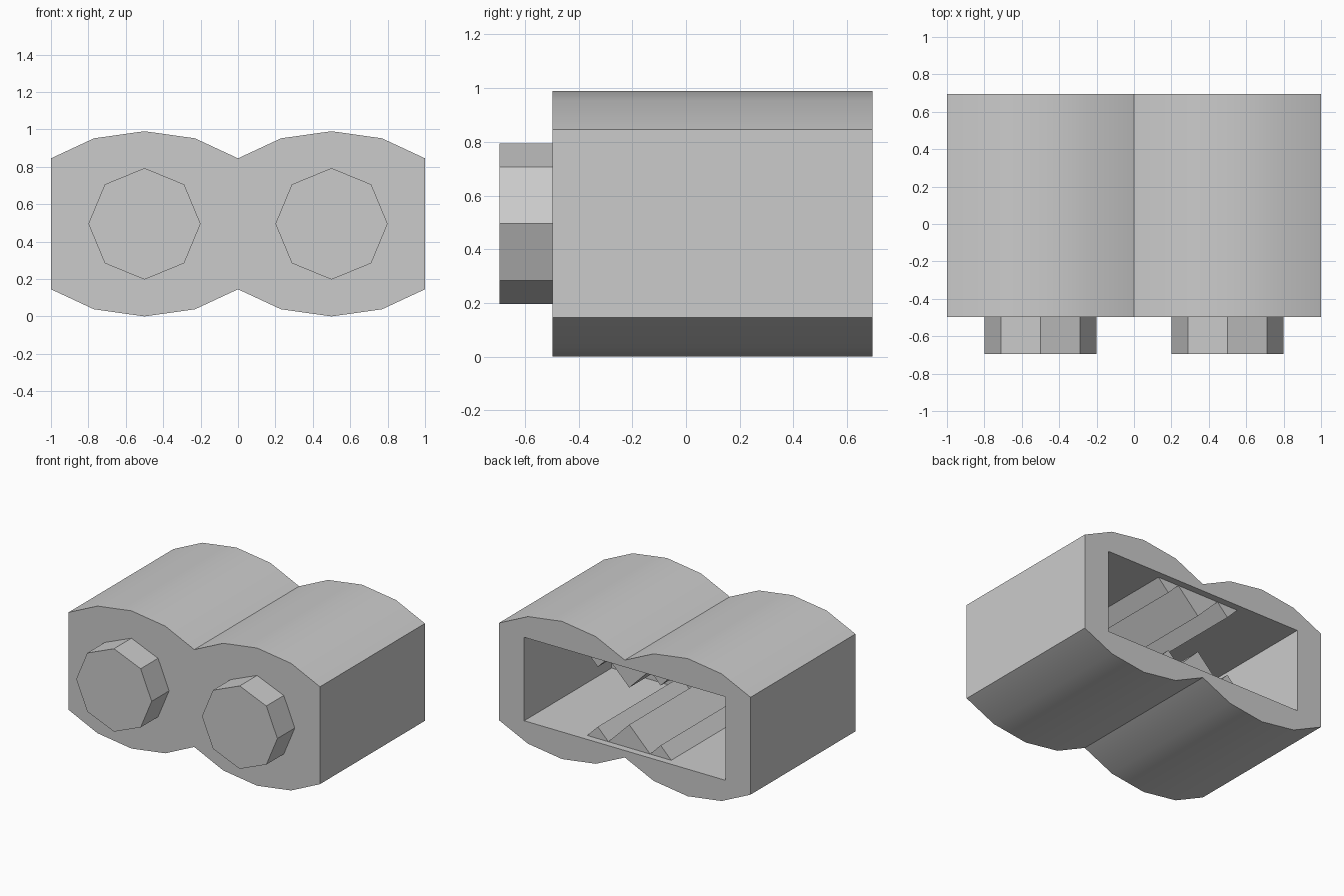
import bpy, bmesh, math

if "Cube" in bpy.data.objects:
    bpy.data.objects.remove(bpy.data.objects["Cube"], do_unlink=True)

MID = 0.495                      # height of the centre line
FRONT, BACK = -0.497, 0.695      # body ends along y
INNER = -0.297                   # inner face of the front wall

grey = bpy.data.materials.new("light_grey")
grey.use_nodes = True
grey.diffuse_color = (0.6, 0.6, 0.6, 1)
grey.node_tree.nodes["Principled BSDF"].inputs["Base Color"].default_value = (0.6, 0.6, 0.6, 1)


def ring(bm, outline, y):
    """Closed loop of vertices in the x-z plane, heights measured from MID."""
    return [bm.verts.new((x, y, MID + z)) for x, z in outline]


def bridge(bm, a, b):
    for i in range(len(a)):
        j = (i + 1) % len(a)
        bm.faces.new((a[i], a[j], b[j], b[i]))


def finish(bm, name):
    bmesh.ops.recalc_face_normals(bm, faces=bm.faces[:])
    mesh = bpy.data.meshes.new(name)
    bm.to_mesh(mesh)
    bm.free()
    mesh.materials.append(grey)
    obj = bpy.data.objects.new(name, mesh)
    bpy.context.collection.objects.link(obj)
    return obj


def prism(name, outline, y0, y1):
    bm = bmesh.new()
    a, b = ring(bm, outline, y0), ring(bm, outline, y1)
    bridge(bm, a, b)
    bm.faces.new(a)
    bm.faces.new(b)
    return finish(bm, name)


# Body: double-lobed shell, hollow and open at the back
lobe = [(-0.5, 0.35), (-0.27, 0.457), (0, 0.495), (0.27, 0.457)]
top = [(x - 0.5, z) for x, z in lobe] + [(x + 0.5, z) for x, z in lobe]
top[0] = (-1, 0.35)
top.append((1, 0.35))
outline = top + [(x, -z) for x, z in reversed(top)]
hollow = [(-0.8, 0.3), (0.8, 0.3), (0.8, -0.3), (-0.8, -0.3)]

bm = bmesh.new()
outer_front, outer_back = ring(bm, outline, FRONT), ring(bm, outline, BACK)
inner_back, inner_front = ring(bm, hollow, BACK), ring(bm, hollow, INNER)
bridge(bm, outer_front, outer_back)
bridge(bm, inner_back, inner_front)
bm.faces.new(outer_front)
bm.faces.new(inner_front)
rim = [bm.edges.get((r[i - 1], r[i])) for r in (outer_back, inner_back) for i in range(len(r))]
bmesh.ops.triangle_fill(bm, edges=rim, use_beauty=True)
body = finish(bm, "body")
bpy.ops.object.select_all(action="DESELECT")
body.select_set(True)
bpy.context.view_layer.objects.active = body
bpy.ops.object.shade_smooth_by_angle(angle=math.radians(30))

# Octagonal studs on the front
for side, cx in (("right", -0.5), ("left", 0.5)):
    octagon = [(cx + 0.3 * math.cos(i * math.pi / 4), 0.298 * math.sin(i * math.pi / 4))
               for i in range(8)]
    prism(side + "_stud", octagon, -0.695, FRONT + 0.002)

# Triangular ribs along the floor and ceiling of the hollow
for level, s in (("floor", -1), ("ceiling", 1)):
    for place, cx, size in (("right", -0.25, 0.085), ("middle", 0, 0.167), ("left", 0.25, 0.085)):
        rib = [(cx - size, s * 0.301), (cx + size, s * 0.301), (cx, s * (0.3 - size))]
        prism(f"{level}_{place}_rib", rib, INNER - 0.002, BACK - 0.05)
